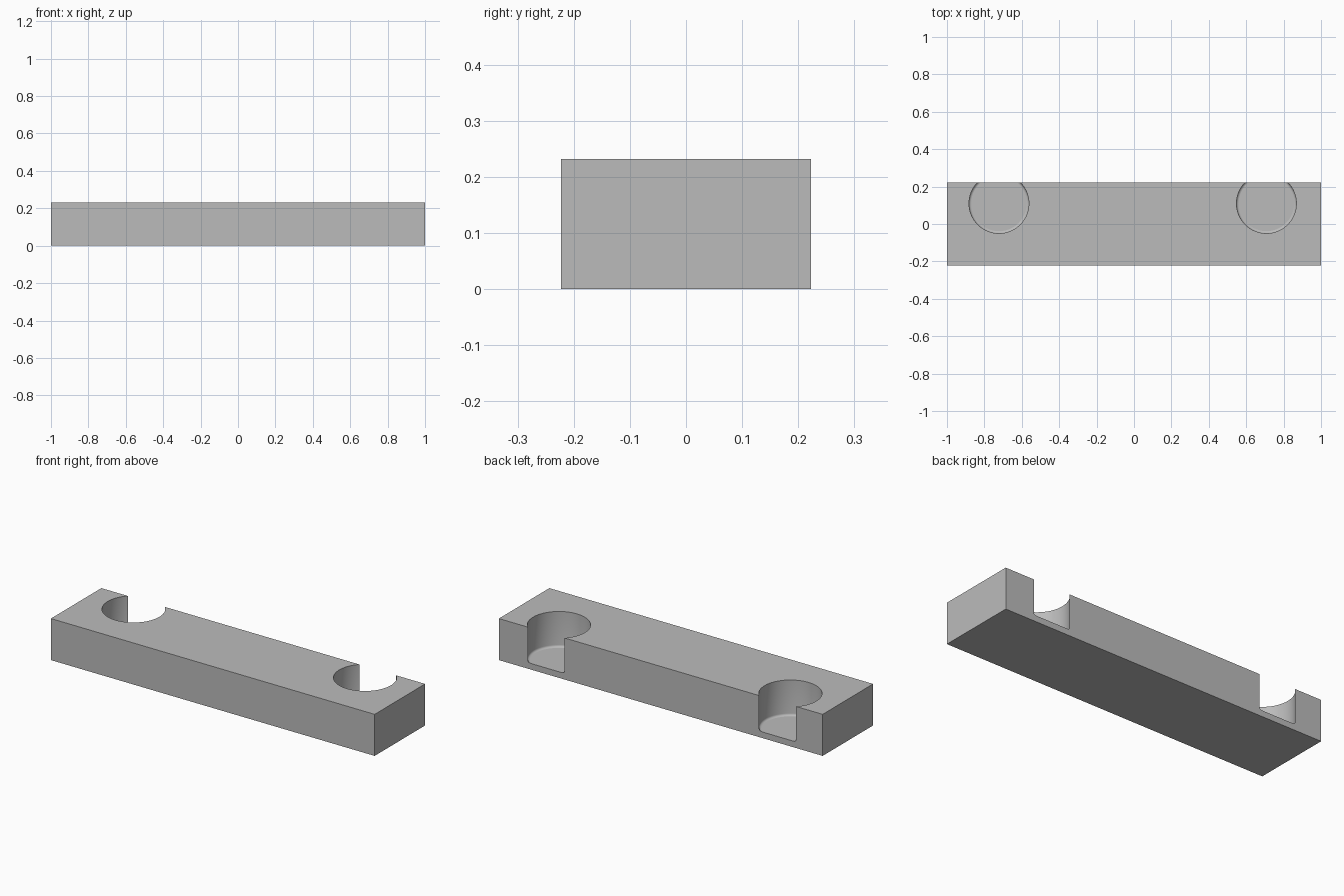
import bpy, bmesh, math

cube = bpy.data.objects.get("Cube")
if cube:
    bpy.data.objects.remove(cube, do_unlink=True)

LENGTH, DEPTH, HEIGHT = 2.0, 0.445, 0.232
RADIUS, FLOOR, FILLET = 0.16, 0.034, 0.012

grey = bpy.data.materials.new("plain_grey")
grey.use_nodes = True
grey.diffuse_color = (0.5, 0.5, 0.5, 1)
grey.node_tree.nodes["Principled BSDF"].inputs["Base Color"].default_value = (0.5, 0.5, 0.5, 1)


def make_object(name, bm):
    mesh = bpy.data.meshes.new(name)
    bm.to_mesh(mesh)
    bm.free()
    obj = bpy.data.objects.new(name, mesh)
    bpy.context.collection.objects.link(obj)
    mesh.materials.append(grey)
    return obj


def pocket_cutter(name, x, y):
    # Round cutter with a small fillet around its lower rim
    bm = bmesh.new()
    bmesh.ops.create_cone(bm, cap_ends=True, segments=96,
                          radius1=RADIUS, radius2=RADIUS, depth=HEIGHT)
    rim = [e for e in bm.edges if all(v.co.z < 0 for v in e.verts)]
    bmesh.ops.bevel(bm, geom=rim, offset=FILLET, segments=4,
                    profile=0.5, affect='EDGES')
    bmesh.ops.translate(bm, verts=bm.verts, vec=(x, y, FLOOR + HEIGHT / 2))
    cutter = make_object(name, bm)
    cutter.hide_render = True
    return cutter


# Rectangular block
bm = bmesh.new()
bmesh.ops.create_cube(bm, size=1)
bmesh.ops.scale(bm, verts=bm.verts, vec=(LENGTH, DEPTH, HEIGHT))
bmesh.ops.translate(bm, verts=bm.verts, vec=(0, 0, HEIGHT / 2))
block = make_object("holder_block", bm)

bpy.ops.object.select_all(action='DESELECT')
block.select_set(True)
bpy.context.view_layer.objects.active = block

# Two round pockets that break through the back face
for side, x in (("right", -0.722), ("left", 0.708)):
    cutter = pocket_cutter(side + "_pocket_cutter", x, 0.11)
    cut = block.modifiers.new(side + "_pocket", 'BOOLEAN')
    cut.operation = 'DIFFERENCE'
    cut.solver = 'EXACT'
    cut.object = cutter
    bpy.ops.object.modifier_apply(modifier=cut.name)
    bpy.data.objects.remove(cutter, do_unlink=True)

# Smooth pocket walls, flat floors and top
bpy.ops.object.shade_smooth_by_angle(angle=math.radians(30))
for face in block.data.polygons:
    if abs(face.normal.z) > 0.999:
        face.use_smooth = False
